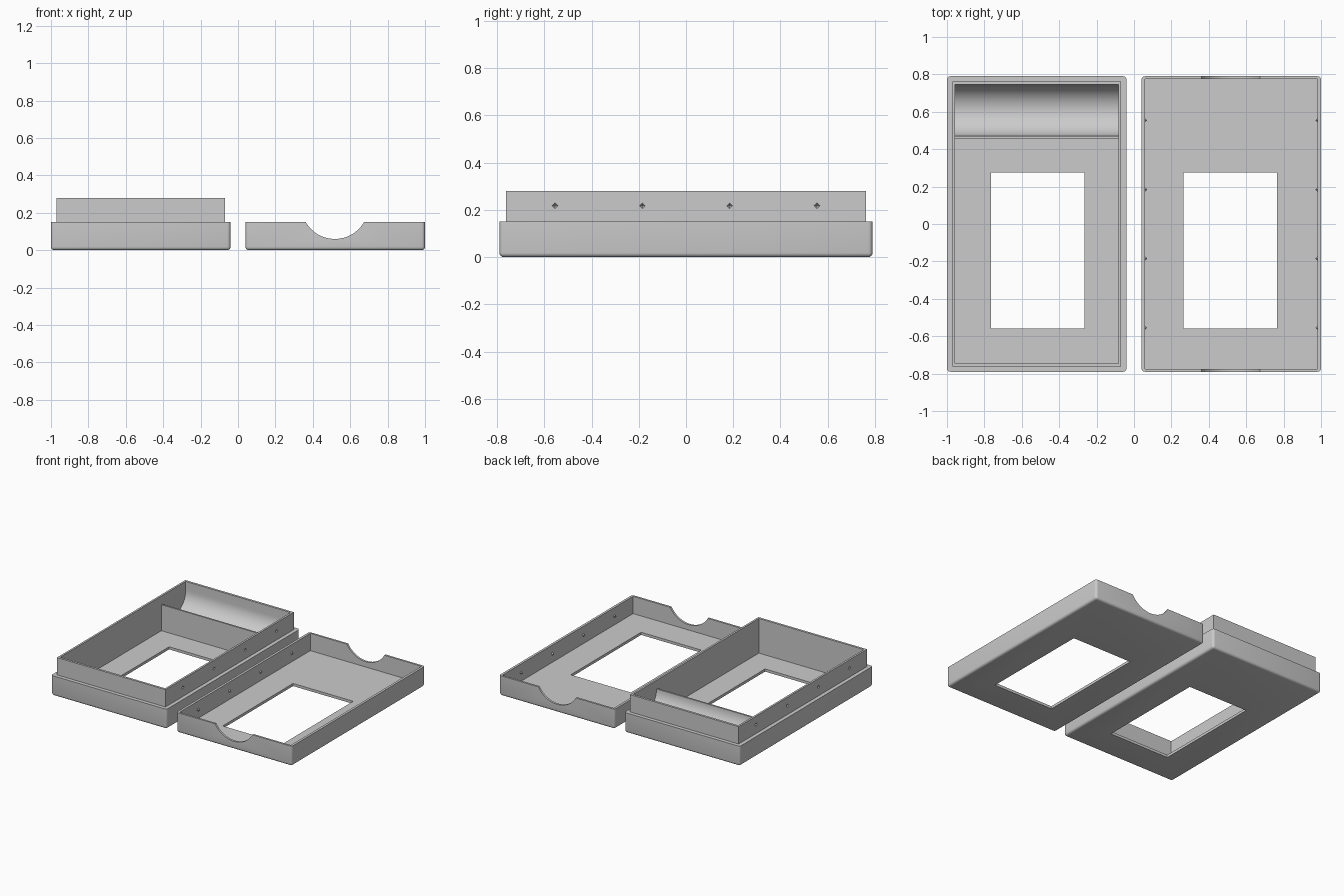
import bpy, bmesh, math
from mathutils import Matrix, Vector

if "Cube" in bpy.data.objects:
    bpy.data.objects.remove(bpy.data.objects["Cube"], do_unlink=True)

grey = bpy.data.materials.new("plain_grey")
grey.use_nodes = True
colour = (0.6, 0.6, 0.6, 1)
grey.diffuse_color = colour
grey.node_tree.nodes["Principled BSDF"].inputs["Base Color"].default_value = colour

HEIGHT, FLOOR, HALF_Y = 0.15, 0.02, 0.79
SNAP_Y = [-0.555, -0.185, 0.185, 0.555]


def finish(bm, name):
    bmesh.ops.recalc_face_normals(bm, faces=bm.faces)
    mesh = bpy.data.meshes.new(name)
    bm.to_mesh(mesh)
    bm.free()
    mesh.materials.append(grey)
    ob = bpy.data.objects.new(name, mesh)
    bpy.context.collection.objects.link(ob)
    return ob


def box(name, x, y, z, rounding=0):
    bm = bmesh.new()
    bmesh.ops.create_cube(bm, size=1)
    lo, hi = Vector((x[0], y[0], z[0])), Vector((x[1], y[1], z[1]))
    for v in bm.verts:
        v.co = [(a + b) / 2 + c * (b - a) for a, b, c in zip(lo, hi, v.co)]
    if rounding:
        # round everything except the open top rim
        edges = [e for e in bm.edges if min(v.co.z for v in e.verts) < z[1] - 0.001]
        bmesh.ops.bevel(bm, geom=edges, offset=rounding, segments=4,
                        profile=0.5, affect='EDGES')
    return finish(bm, name)


def prism_x(name, profile, x0, x1):
    bm = bmesh.new()
    face = bm.faces.new([bm.verts.new((x0, y, z)) for y, z in profile])
    out = bmesh.ops.extrude_face_region(bm, geom=[face])
    verts = [g for g in out["geom"] if isinstance(g, bmesh.types.BMVert)]
    bmesh.ops.translate(bm, verts=verts, vec=(x1 - x0, 0, 0))
    return finish(bm, name)


def snap(name, x, y, z, radius):
    # small four-sided diamond
    bm = bmesh.new()
    bmesh.ops.create_uvsphere(bm, u_segments=4, v_segments=2, radius=radius)
    bmesh.ops.translate(bm, verts=bm.verts, vec=(x, y, z))
    return finish(bm, name)


def combine(ob, other, operation='DIFFERENCE'):
    mod = ob.modifiers.new("join", 'BOOLEAN')
    mod.operation, mod.object, mod.solver = operation, other, 'EXACT'
    bpy.context.view_layer.objects.active = ob
    bpy.ops.object.modifier_apply(modifier=mod.name)
    bpy.data.objects.remove(other, do_unlink=True)


def smooth(ob):
    bpy.ops.object.select_all(action='DESELECT')
    ob.select_set(True)
    bpy.context.view_layer.objects.active = ob
    bpy.ops.object.shade_smooth_by_angle(angle=math.radians(30))


def cut_window(ob, centre_x):
    combine(ob, box("window_cutter", (centre_x - 0.25, centre_x + 0.25),
                    (-0.56, 0.275), (-0.1, 0.1)))


# Base tray: rounded body with a raised lip
base = box("base_tray", (-1, -0.04), (-HALF_Y, HALF_Y), (0, HEIGHT), 0.018)
combine(base, box("lip", (-0.971, -0.069), (-0.762, 0.762), (0.05, 0.28)), 'UNION')

# Cavity profile: flat floor, thin divider, half-round trough at the back
wall, divider, trough, top = 0.745, 0.457, 0.47, 0.215
radius, mid = (wall - trough) / 2, (wall + trough) / 2
profile = [(-wall, FLOOR), (divider, FLOOR), (divider, top)]
for i in range(33):
    a = math.pi * (1 + i / 32)
    profile.append((mid + radius * math.cos(a), top + radius * math.sin(a)))
profile += [(wall, 0.5), (-wall, 0.5)]
combine(base, prism_x("cavity_cutter", profile, -0.956, -0.084))
cut_window(base, -0.515)

# Snap dimples in both long sides of the lip
for x in (-0.971, -0.069):
    for y in SNAP_Y:
        combine(base, snap("dimple_cutter", x, y, 0.217, 0.0125))
smooth(base)

# Lid tray: open shell with a finger notch in each short end
lid = box("lid_tray", (0.04, 1), (-HALF_Y, HALF_Y), (0, HEIGHT), 0.018)
combine(lid, box("cavity_cutter", (0.058, 0.982), (-0.775, 0.775), (FLOOR, 0.5)))
cut_window(lid, 0.515)
bm = bmesh.new()
bmesh.ops.create_cone(bm, cap_ends=True, segments=96, radius1=0.18, radius2=0.18, depth=2,
                      matrix=Matrix.Translation((0.518, 0, 0.24)) @ Matrix.Rotation(math.pi / 2, 4, 'X'))
combine(lid, finish(bm, "notch_cutter"))
smooth(lid)

# Snap bumps on the inner long walls of the lid
for side, x in (("right", 0.058), ("left", 0.982)):
    for i, y in enumerate(SNAP_Y):
        snap(f"snap_bump_{side}_{i + 1}", x, y, 0.085, 0.0125)
